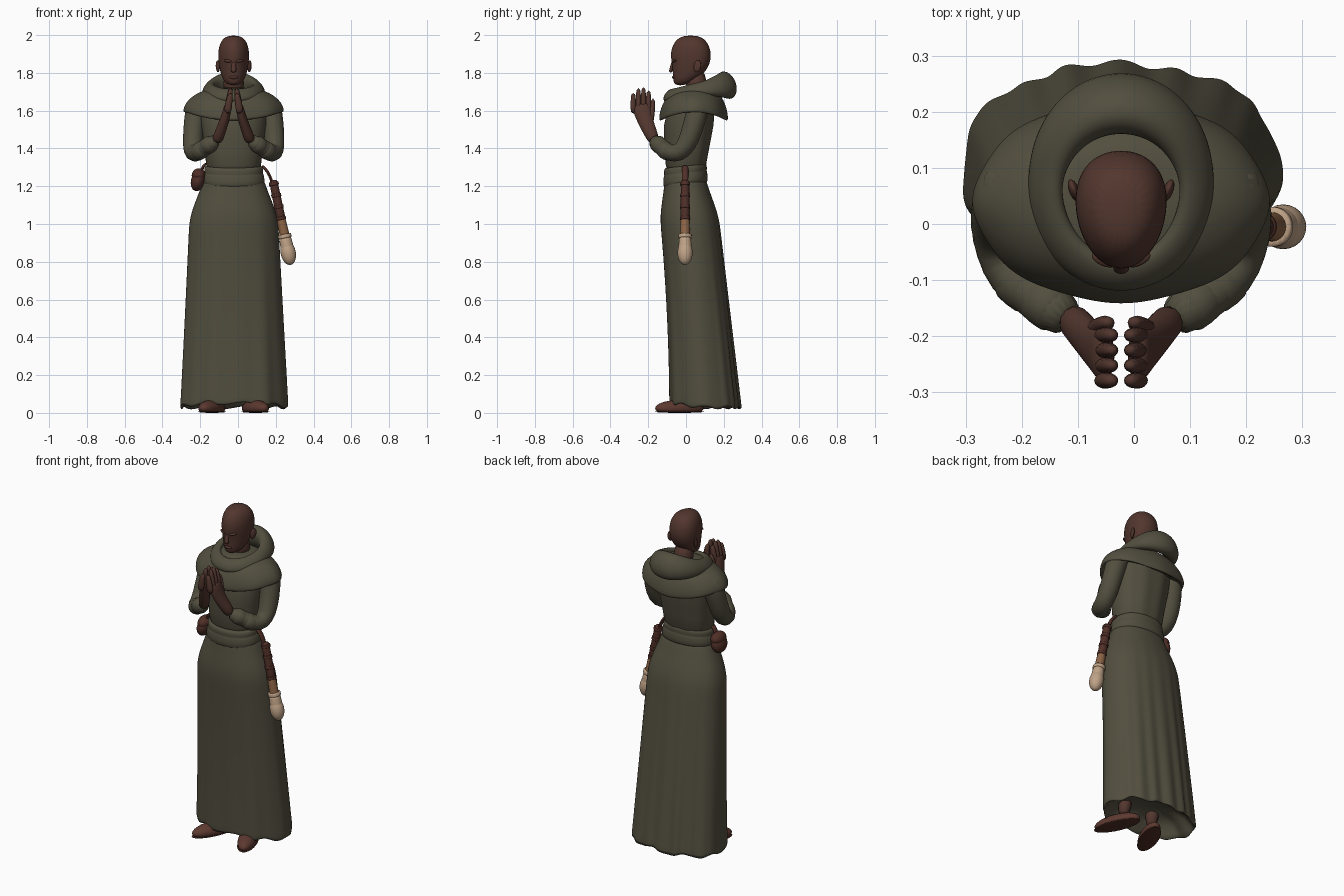
import bpy, bmesh, math
from mathutils import Vector, Matrix

cube = bpy.data.objects.get("Cube")
if cube:
    bpy.data.objects.remove(cube, do_unlink=True)
CENTRE = -0.023  # body centre line


def material(name, rgb):
    mat = bpy.data.materials.new(name)
    mat.use_nodes = True
    mat.diffuse_color = (*rgb, 1)
    mat.node_tree.nodes["Principled BSDF"].inputs["Base Color"].default_value = (*rgb, 1)
    return mat


CLOTH = material("olive cloth", (0.085, 0.078, 0.05))
SKIN = material("dark skin", (0.085, 0.037, 0.027))
LEATHER = material("dark leather", (0.08, 0.028, 0.02))
SHOE = material("shoe leather", (0.11, 0.042, 0.03))
WOOD = material("light wood", (0.26, 0.125, 0.06))
BONE = material("pale tan", (0.52, 0.36, 0.24))


def mix(start, end, t):
    return start + (end - start) * t


def clamp(t):
    return max(0, min(1, t))


def circle(count):
    return [math.tau * i / count for i in range(count)]


def finish(name, bm, mat, level=0):
    bmesh.ops.recalc_face_normals(bm, faces=bm.faces)
    mesh = bpy.data.meshes.new(name)
    bm.to_mesh(mesh)
    bm.free()
    mesh.materials.append(mat)
    mesh.shade_smooth()
    obj = bpy.data.objects.new(name, mesh)
    bpy.context.collection.objects.link(obj)
    if level:
        obj.modifiers.new("smooth", "SUBSURF").levels = level
        obj.modifiers["smooth"].render_levels = level


def bridge(name, rings, mat, level=1, closed=False):
    """Join rings of points into one smooth surface, capped unless closed."""
    bm = bmesh.new()
    loops = [[bm.verts.new(point) for point in ring] for ring in rings]
    if not closed:
        bm.faces.new(loops[0])
        bm.faces.new(loops[-1])
    for low, high in zip(loops, loops[1:] + (loops[:1] if closed else [])):
        for i in range(len(low)):
            bm.faces.new((low[i - 1], low[i], high[i], high[i - 1]))
    finish(name, bm, mat, level)


def loft(name, rows, mat, count=48, power=2.2, fold=None, egg=0, level=1):
    """Stack level sections given as (z, half width, front y, back y)."""
    rings = []
    for z, half, front, back in rows:
        rings.append([])
        for angle in circle(count):
            c, s = math.cos(angle), math.sin(angle)
            scale, lift = fold(angle, z) if fold else (1, 0)
            x = half * scale * math.copysign(abs(c) ** (2 / power), c) * (1 + egg * s)
            y = (back - front) / 2 * scale * math.copysign(abs(s) ** (2 / power), s)
            rings[-1].append((CENTRE + x, (front + back) / 2 + y, z + lift))
    bridge(name, rings, mat, level)


def tube(name, points, mat, radii, wide=None, ref=(1, 0, 0), count=12):
    """Sweep a tapering ellipse: radii lie along ref, wide across it."""
    path = [Vector(point) for point in points]
    last = len(path) - 1
    rings = []
    for i, point in enumerate(path):
        tangent = (path[min(i + 1, last)] - path[max(i - 1, 0)]).normalized()
        u = Vector(ref)
        u = (u - tangent * u.dot(tangent)).normalized()
        v = tangent.cross(u)
        ru, rv = mix(*radii, i / last), mix(*(wide or radii), i / last)
        rings.append([point + u * ru * math.cos(a) + v * rv * math.sin(a) for a in circle(count)])
    bridge(name, rings, mat)


def blob(name, place, size, mat, rot=(0, 0, 0), floor=0):
    """Ellipsoid, flattened where it would pass below the floor height."""
    bm = bmesh.new()
    bmesh.ops.create_uvsphere(bm, u_segments=24, v_segments=16, radius=1)
    bm.transform(Matrix.Diagonal((*size, 1)))
    for axis, angle in zip("XYZ", rot):
        bm.transform(Matrix.Rotation(angle, 4, axis))
    bm.transform(Matrix.Translation(place))
    for vert in bm.verts:
        vert.co.z = max(vert.co.z, floor)
    finish(name, bm, mat)


# Skirt: folds deepen toward the hem, hips round into the waist
def skirt_fold(angle, z):
    back = math.sin(angle)
    pleats = 0.035 * math.cos(20 * angle) * max(back, 0) ** 3 + 0.02 * math.cos(7 * angle + 0.6)
    pleats += 0.015 * math.cos(13 * angle) * max(-back, 0)
    lift = 0.03 * max(-back, 0) + 0.01 * (1 + math.cos(9 * angle))
    return 1 + clamp(1.15 - z) * pleats, lift * clamp(1 - z * 12)


def skirt_row(z):
    t = clamp((z - 1) / 0.28)
    waist = t * t * (3 - 2 * t)
    return (z, mix(0.286, 0.236, z) - 0.07 * waist,
            -0.09 - 0.045 * z * z + 0.05 * waist, mix(0.29, 0.178, z) - 0.05 * waist)


hollow = [(0.15, 0.2, -0.03, 0.2), (0.03, 0.27, -0.07, 0.27)]
loft("skirt", hollow + [skirt_row(mix(0.004, 1.27, i / 20)) for i in range(21)],
     CLOTH, count=120, fold=skirt_fold)


# Bodice with back creases, and a flat sash
def back_fold(angle, z):
    return 1 + 0.018 * math.cos(10 * angle) * max(math.sin(angle), 0), 0


loft("bodice", [(1.22, 0.148, -0.11, 0.1), (1.4, 0.15, -0.11, 0.12), (1.52, 0.175, -0.127, 0.152),
                (1.66, 0.18, -0.08, 0.155), (1.71, 0.1, -0.04, 0.13)], CLOTH, fold=back_fold)
sash = [(1.2, 0.15, 0), (1.21, 0.167, 0.01), (1.265, 0.16, 0.007), (1.27, 0.153, 0.002),
        (1.275, 0.156, 0.005), (1.305, 0.154, 0.004), (1.31, 0.145, -0.005)]
loft("sash", [(z, half, -0.112 - grow, 0.106 + grow) for z, half, grow in sash], CLOTH,
     fold=lambda angle, z: (1, 0.012 * math.sin(angle)))


# Shoulder cape: quarter-round profile with a scalloped, dipping hem
def cape_fold(angle, z):
    drop = clamp((1.72 - z) * 8)
    return 1 + 0.012 * drop * math.cos(8 * angle), -0.045 * drop * math.sin(angle) ** 2


cape = [(1.63, 0.2, -0.09, 0.18), (1.59, 0.25, -0.13, 0.21)]
for i in range(9):
    turn = math.pi / 2 * (1 - i / 8)
    out = math.sin(turn)
    cape.append((1.592 + 0.13 * math.cos(turn), mix(0.06, 0.266, out),
                 -0.142 * out, mix(0.11, 0.222, out)))
loft("shoulder_cape", cape, CLOTH, power=2, fold=cape_fold)

# Lowered hood: a tilted roll, thick behind and thin in front
hood = []
for angle in circle(48):
    c, s = math.cos(angle), math.sin(angle)
    back = max(s, 0) ** 1.5
    thick, tall = 0.027 * (1 + back), 0.035 + 0.04 * back
    height = 1.715 + (0.02 if s > 0 else 0.034) * s
    hood.append([])
    for around in circle(14):
        out = thick * math.cos(around) - 0.016 * math.sin(around)
        hood[-1].append((CENTRE + c * (0.135 + out), 0.063 + s * (0.152 + out),
                         height + tall * math.sin(around)))
bridge("hood", hood, CLOTH, closed=True)

# Head, neck and face
loft("head", [(1.733, 0.032, -0.062, 0), (1.77, 0.062, -0.07, 0.07), (1.83, 0.077, -0.071, 0.124),
              (1.9, 0.084, -0.086, 0.137), (1.96, 0.074, -0.067, 0.118), (1.999, 0.04, -0.025, 0.075)],
     SKIN, count=24, power=2.1, egg=0.14, level=2)
tube("neck", [(CENTRE, 0.06, 1.66), (CENTRE, 0.05, 1.83)], SKIN, (0.064, 0.058))
tube("nose", [(CENTRE, -0.066, 1.87), (CENTRE, -0.077, 1.83), (CENTRE, -0.083, 1.8)], SKIN,
     (0.008, 0.018), (0.006, 0.011))
blob("lips", (CENTRE, -0.064, 1.777), (0.024, 0.01, 0.009), SKIN)

# Parts that come in pairs
for sign, side in ((-1, "right"), (1, "left")):
    def at(x, y, z):
        return Vector((CENTRE + sign * x, y, z))

    blob(side + "_ear", at(0.084, 0.06, 1.835), (0.009, 0.02, 0.032), SKIN, (-0.2, 0, sign * -0.35))
    blob(side + "_brow", at(0.03, -0.063, 1.863), (0.024, 0.012, 0.008), SKIN, (0, sign * -0.15, sign * 0.4))

    # Bent sleeve with gathered creases on the forearm
    elbow, cuff, across = at(0.198, -0.09, 1.374), at(0.087, -0.176, 1.447), (sign, -1, 0)
    tube(side + "_sleeve", [at(0.18, 0.07, 1.66), at(0.2, 0.06, 1.6), at(0.212, 0.035, 1.5),
                            at(0.218, 0, 1.41), at(0.213, -0.04, 1.373), elbow,
                            elbow.lerp(cuff, 0.5), cuff], CLOTH, (0.062, 0.042), ref=across, count=16)
    for t in (0.2, 0.6):
        crease = [elbow.lerp(cuff, t + shift) for shift in (-0.3, 0, 0.25)]
        tube(side + "_sleeve_crease", crease, CLOTH, (0.046, 0.05 - 0.005 * t), ref=across, count=16)

    # Praying hand
    tube(side + "_palm", [at(0.092, -0.165, 1.43), at(0.073, -0.186, 1.48), at(0.051, -0.214, 1.54),
                          at(0.035, -0.232, 1.6), at(0.027, -0.238, 1.64)], SKIN,
         (0.032, 0.02), (0.03, 0.055))
    for finger in range(4):
        y = -0.279 + 0.027 * finger
        tip = 1.73 - 0.012 * (finger - 1.7) ** 2
        tube(f"{side}_finger_{finger + 1}", [at(0.033, y, 1.58), at(0.025, y, 1.65), at(0.014, y, tip)],
             SKIN, (0.025, 0.014), (0.018, 0.013), count=8)
    tube(side + "_thumb", [at(0.056, -0.2, 1.5), at(0.036, -0.18, 1.58), at(0.02, -0.174, 1.67)],
         SKIN, (0.026, 0.016), (0.022, 0.014), count=8)

    # Turned-out shoe on a flat sole
    turn = (0, 0, sign * 0.4)
    blob(side + "_shoe", at(0.115, -0.035, 0.025), (0.052, 0.138, 0.043), SHOE, turn, floor=0.008)
    blob(side + "_sole", at(0.115, -0.035, 0.006), (0.054, 0.14, 0.006), LEATHER, turn)
    tube(side + "_ankle", [at(0.1, 0, 0.04), at(0.095, 0.02, 0.2)], SKIN, (0.036, 0.045))

# Pouch on the right hip
STRAP = dict(mat=LEATHER, radii=(0.018, 0.018), wide=(0.008, 0.008), ref=(0, 1, 0))
blob("pouch", (-0.212, -0.015, 1.228), (0.037, 0.058, 0.055), LEATHER, (0, 0.25, 0))
blob("pouch_flap", (-0.208, -0.015, 1.257), (0.037, 0.055, 0.038), LEATHER, (0, 0.25, 0))
tube("pouch_strap", [(-0.165, -0.015, 1.32), (-0.185, -0.015, 1.31), (-0.2, -0.015, 1.26)], **STRAP)

# Club hanging from the left hip, all parts along one axis
top, end = Vector((0.185, -0.005, 1.235)), Vector((0.279, -0.005, 0.785))


def club_part(name, start, stop, radii, mat):
    tube(name, [top.lerp(end, mix(start, stop, t)) for t in (0, 0.1, 0.9, 1)], mat, radii, count=16)


tube("club_strap", [(0.125, -0.005, 1.31), (0.147, -0.005, 1.29), (0.168, -0.005, 1.26),
                    (0.187, -0.005, 1.2)], **STRAP)
club_part("club_grip", 0, 0.48, (0.022, 0.025), LEATHER)
for band in range(4):
    start = 0.03 + 0.135 * band
    club_part(f"grip_band_{band + 1}", start, start + 0.04, (0.027, 0.027), LEATHER)
club_part("club_shaft", 0.44, 0.7, (0.022, 0.029), WOOD)
club_part("club_collar", 0.64, 0.69, (0.036, 0.037), BONE)
club_part("club_neck", 0.67, 0.88, (0.03, 0.04), BONE)
blob("club_head", top.lerp(end, 0.86), (0.04, 0.04, 0.066), BONE, (0, -0.2, 0))
